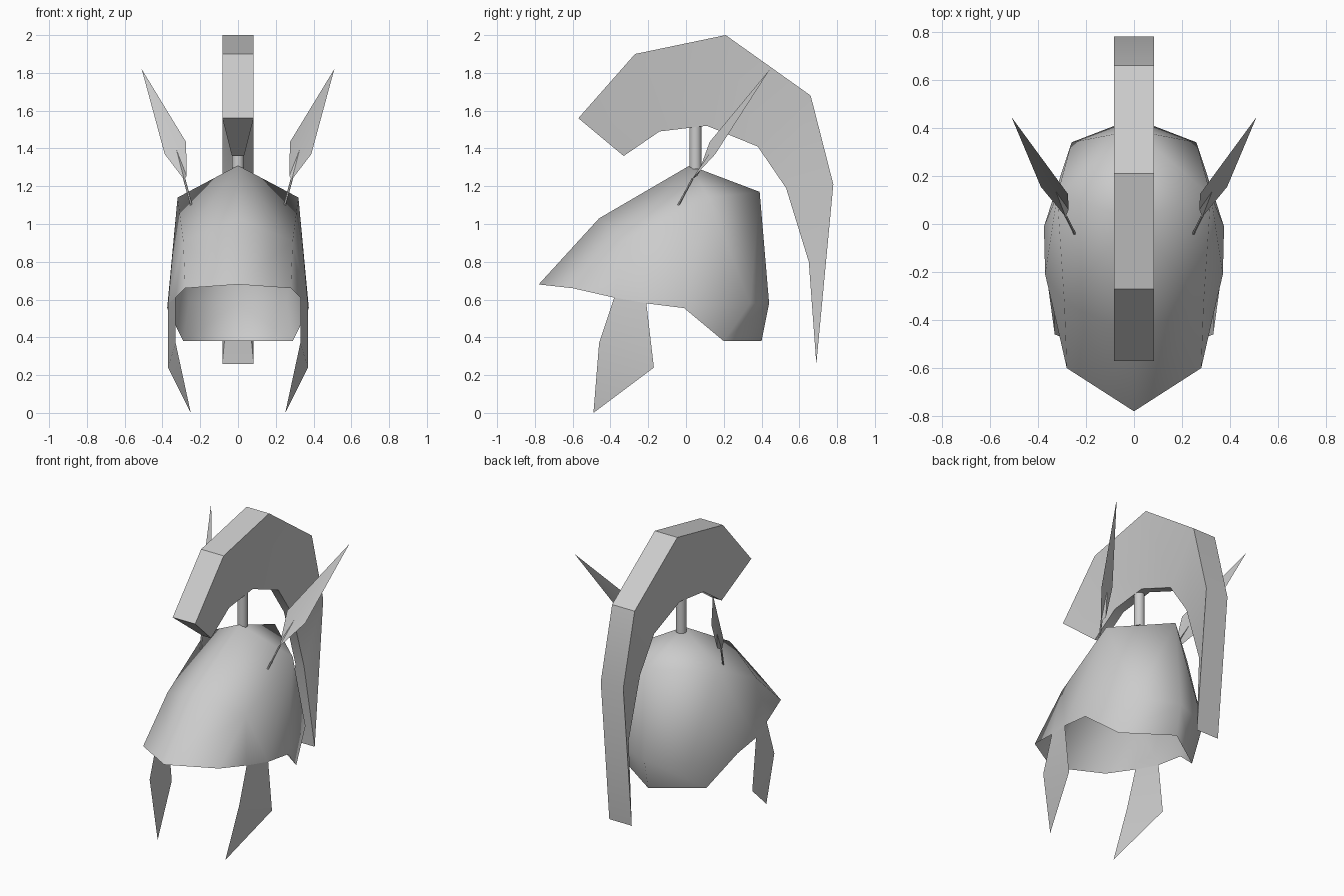
import bpy, math
from mathutils import Vector

if "Cube" in bpy.data.objects:
    bpy.data.objects.remove(bpy.data.objects["Cube"])


def make(name, verts, faces, mirror=False, smooth=None):
    me = bpy.data.meshes.new(name)
    me.from_pydata(verts, [], faces)
    ob = bpy.data.objects.new(name, me)
    bpy.context.collection.objects.link(ob)
    bpy.context.view_layer.objects.active = ob
    for o in bpy.context.selected_objects:
        o.select_set(False)
    ob.select_set(True)
    if mirror:
        mod = ob.modifiers.new("mirror", 'MIRROR')
        mod.use_clip = True
        mod.merge_threshold = 0.001
        bpy.ops.object.modifier_apply(modifier=mod.name)
    bpy.ops.object.mode_set(mode='EDIT')
    bpy.ops.mesh.select_all(action='SELECT')
    bpy.ops.mesh.normals_make_consistent(inside=False)
    bpy.ops.object.mode_set(mode='OBJECT')
    if smooth:
        bpy.ops.object.shade_smooth_by_angle(angle=math.radians(smooth))
    return ob


# Helmet shell: right half of an open faceted dome, mirrored
rim = [(0, -.78, .68), (.28, -.60, .66), (.33, -.38, .61), (.37, -.21, .58),
       (.375, -.01, .555), (.29, .20, .38), (0, .40, .38)]
back = [(.26, .34, .58), (0, .44, .58)]
upper = [(0, -.46, 1.03), (.29, -.33, .91), (.32, .12, 1.14), (0, .39, 1.17)]
apex = [(0, .02, 1.31)]
faces = [(0, 1, 10, 9), (1, 2, 10), (2, 3, 10), (3, 4, 11, 10), (4, 7, 11),
         (4, 5, 7), (5, 6, 8, 7), (7, 8, 12, 11),
         (9, 10, 13), (10, 11, 13), (11, 12, 13)]
make("helmet_shell", rim + back + upper + apex, faces, True, 60)

# Cheek guards: thin plates hanging from the rim
cheek = [(.33, -.38, .61), (.33, -.46, .37), (.25, -.49, 0),
         (.37, -.17, .24), (.37, -.21, .58)]
make("cheek_guards", cheek, [(0, 1, 3, 4), (1, 2, 3)], True, 40)

# Crest: arched wedge, wide outside and narrow inside
outer = [(-.57, 1.56), (-.27, 1.90), (.21, 2.0), (.66, 1.68), (.78, 1.21), (.69, .26)]
inner = [(-.33, 1.36), (-.14, 1.49), (.11, 1.52), (.38, 1.41), (.53, 1.19), (.65, .80)]
W, N = .083, .032
n = len(outer)
verts = []
for (oy, oz), (iy, iz) in zip(outer, inner):
    verts += [(-W, oy, oz), (W, oy, oz), (N, iy, iz), (-N, iy, iz)]
faces = [(0, 1, 2, 3)]
for i in range(n - 1):
    a, b = 4 * i, 4 * i + 4
    if i < n - 2:
        faces += [(a + k, a + (k + 1) % 4, b + (k + 1) % 4, b + k) for k in range(4)]
    else:
        # last segment is closed to the tail tip
        p = 4 * (n - 2)
        faces += [(p, p + 1, b + 1, b), (p + 1, p + 2, b + 2, b + 1),
                  (p + 2, p + 3, b + 3, b + 2), (p + 3, p, b, b + 3)]
faces.append((4 * n - 4, 4 * n - 3, 4 * n - 2, 4 * n - 1))
make("crest", verts, faces, smooth=30)

# Crest post
bpy.ops.mesh.primitive_cylinder_add(vertices=12, radius=.032, depth=.23,
                                    location=(0, .05, 1.405))
bpy.context.object.name = "crest_post"
bpy.ops.object.shade_smooth_by_angle(angle=math.radians(40))

# Side feathers: folded blades
blade = [(.285, .03, 1.235), (.272, .06, 1.255), (.275, .125, 1.434),
         (.51, .445, 1.82), (.388, .155, 1.37), (.325, .135, 1.39)]
make("feather_blades", blade,
     [(0, 1, 5), (1, 2, 5), (2, 3, 5), (3, 4, 5), (4, 0, 5)], True, 30)

# Feather stems
p, q = Vector((.247, -.04, 1.10)), Vector((.285, .035, 1.24))
for side, sx in (("right", 1), ("left", -1)):
    a, b = Vector((p.x * sx, p.y, p.z)), Vector((q.x * sx, q.y, q.z))
    d = b - a
    bpy.ops.mesh.primitive_cylinder_add(vertices=6, radius=.006, depth=d.length,
                                        location=(a + b) / 2,
                                        rotation=d.to_track_quat('Z', 'Y').to_euler())
    bpy.context.object.name = "feather_stem_" + side
